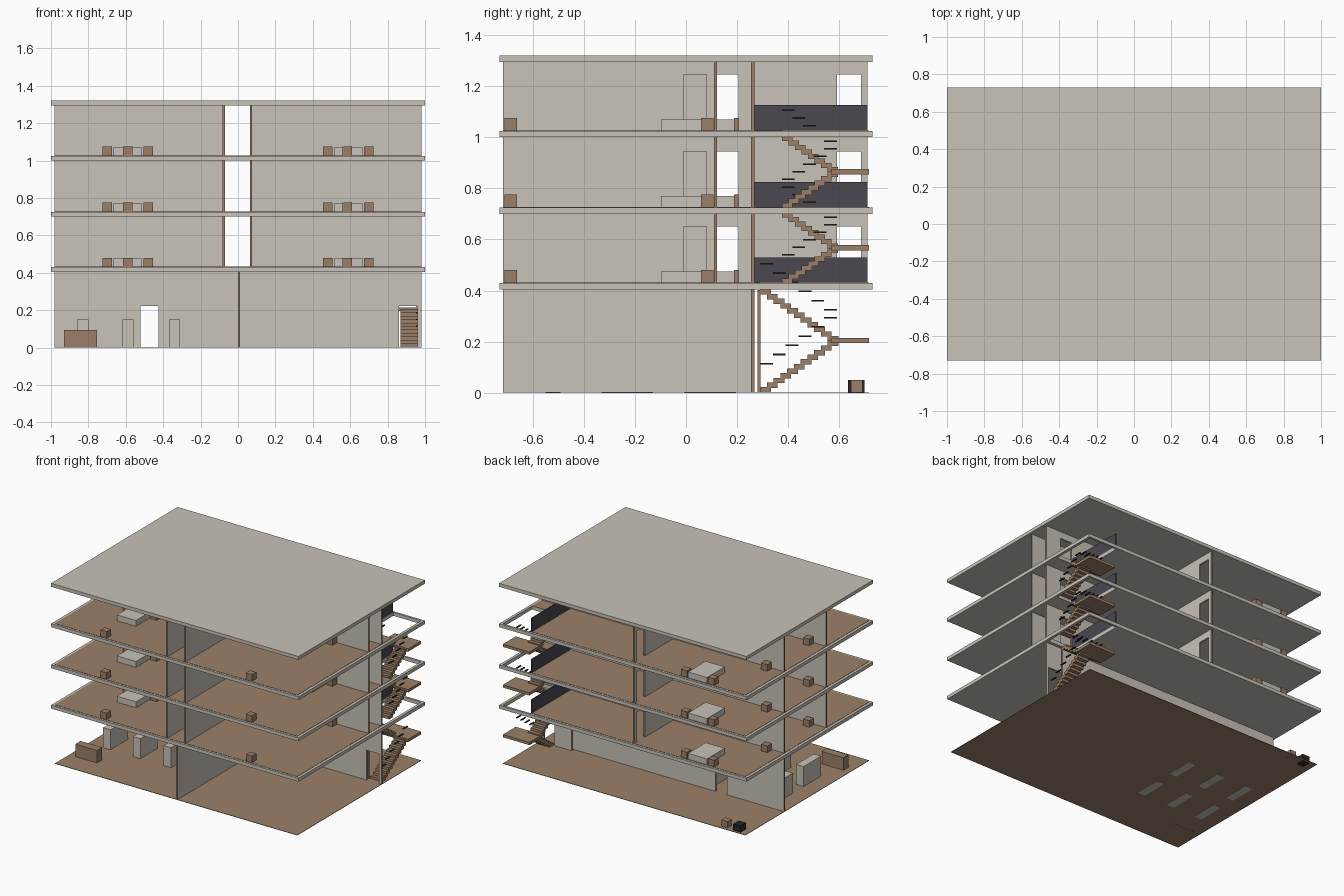
import bpy, bmesh

cube = bpy.data.objects.get("Cube")
if cube:
    bpy.data.objects.remove(cube, do_unlink=True)


def material(name, rgb):
    m = bpy.data.materials.new(name)
    m.use_nodes = True
    m.diffuse_color = (*rgb, 1)
    m.node_tree.nodes["Principled BSDF"].inputs["Base Color"].default_value = (*rgb, 1)
    return m


CREAM = material("cream_plaster", (0.58, 0.54, 0.48))
BROWN = material("brown_wood", (0.33, 0.215, 0.138))
SLATE = material("slate_panel", (0.069, 0.065, 0.08))
BLACK = material("black_metal", (0.02, 0.02, 0.022))


def boxes(name, spans, mats, end_axis=None):
    """One object from (x0, x1, y0, y1, z0, z1) boxes; faces along end_axis get the second material."""
    bm = bmesh.new()
    for x0, x1, y0, y1, z0, z1 in spans:
        made = bmesh.ops.create_cube(bm, size=1)["verts"]
        for v in made:
            v.co = ((x0 + x1) / 2 + v.co.x * (x1 - x0),
                    (y0 + y1) / 2 + v.co.y * (y1 - y0),
                    (z0 + z1) / 2 + v.co.z * (z1 - z0))
    bm.normal_update()
    if end_axis is not None:
        for f in bm.faces:
            f.material_index = int(abs(f.normal[end_axis]) > 0.5)
    mesh = bpy.data.meshes.new(name)
    bm.to_mesh(mesh)
    bm.free()
    for m in mats:
        mesh.materials.append(m)
    ob = bpy.data.objects.new(name, mesh)
    bpy.context.collection.objects.link(ob)
    return ob


T = 0.006        # half wall thickness
DOOR = 0.22      # door height


def wall(name, axis, at, a, b, z0, z1, doors=()):
    """Wall running along an axis (0 = x, 1 = y), with door gaps and brown ends."""
    def span(p, q, low, high):
        along, across = (p, q), (at - T, at + T)
        return (*along, *across, low, high) if axis == 0 else (*across, *along, low, high)
    parts, start = [], a
    for d0, d1 in doors:
        parts += [span(start, d0, z0, z1), span(d0, d1, z0 + DOOR, z1)]
        start = d1
    parts.append(span(start, b, z0, z1))
    boxes(name, parts, (CREAM, BROWN), axis)


X, Y = 0.98, 0.715          # floor half sizes
WELL = 0.755                # inner side of the stairwell
SLABS = [0.405, 0.70, 1.0]  # undersides
THICK = 0.025
ROOF = 1.295

# Ground floor and roof
boxes("ground_floor", [(-X, X, -Y, Y, 0.001, 0.004)], [BROWN])
boxes("roof_slab", [(-1, 1, -0.73, 0.73, ROOF, 1.32)], [CREAM])

# Intermediate slabs with an open stairwell
for i, z in enumerate(SLABS):
    well_y = 0.29 if i == 0 else 0.38
    top = z + THICK
    boxes(f"slab_{i + 1}", [
        (-1, WELL, -0.73, 0.73, z, top),
        (WELL, 1, -0.73, well_y, z, top),
        (X, 1, well_y, 0.73, z, top),
        (WELL, X, Y, 0.73, z, top)], [CREAM])
    boxes(f"floor_{i + 1}", [
        (-X, WELL, -Y, Y, top, top + 0.002),
        (WELL, X, -Y, well_y, top, top + 0.002)], [BROWN])

# Ground storey walls
wall("ground_cross_wall", 0, 0.261, -X, X, 0.002, SLABS[0],
     [(-0.52, -0.425), (0.86, 0.96)])
wall("ground_middle_wall", 1, 0.006, -Y, 0.255, 0.002, SLABS[0])
wall("stair_support_wall", 0, 0.286, 0.72, 0.86, 0.002, 0.402)

# Ground storey furniture
boxes("cabinets", [(x - 0.03, x + 0.03, y - 0.1, y + 0.1, 0, 0.15)
                   for x in (-0.83, -0.588, -0.34) for y in (-0.23, 0.095)], [CREAM])
boxes("reception_desk", [(-0.93, -0.755, -0.55, -0.49, 0, 0.095)], [BROWN])
boxes("back_brown_box", [(-0.82, -0.77, 0.645, 0.69, 0, 0.05)], [BROWN])
boxes("back_dark_box", [(-0.93, -0.87, 0.633, 0.698, 0, 0.05)], [BLACK])


def bedroom(name, x, head, stool_x, stool_y, z):
    """Bed with its head at y = head, two nightstands and a stool."""
    boxes(name + "_bed", [(x - 0.077, x + 0.077, head - 0.205, head, z, z + 0.045)], [CREAM])
    boxes(name + "_nightstands", [(x + s - 0.025, x + s + 0.025, head - 0.05, head, z, z + 0.05)
                                  for s in (-0.11, 0.11)], [BROWN])
    boxes(name + "_stool", [(stool_x - 0.025, stool_x + 0.025,
                             stool_y - 0.025, stool_y + 0.025, z, z + 0.05)], [BROWN])


# Upper storeys
for i, z in enumerate(SLABS):
    z0 = z + THICK
    z1 = (SLABS + [ROOF])[i + 1]
    n = f"storey_{i + 1}_"
    wall(n + "left_corridor_wall", 1, -0.076, -Y, 0.71, z0, z1,
         [(-0.36, -0.275), (0.12, 0.205), (0.59, 0.685)])
    wall(n + "right_corridor_wall", 1, 0.07, -Y, 0.115, z0, z1, [(-0.01, 0.08)])
    wall(n + "right_room_wall", 0, 0.115, 0.07, X, z0, z1)
    wall(n + "stair_hall_wall", 0, 0.261, 0.07, X, z0, z1, [(0.765, 0.86)])
    wall(n + "left_front_partition", 0, -0.225, -X, -0.076, z0, z1)
    wall(n + "left_back_partition", 0, 0.261, -X, -0.076, z0, z1)
    boxes(n + "stair_panel", [(WELL - 0.008, WELL, 0.267, 0.71, z0, z0 + 0.1)], [SLATE])
    bedroom(n + "right", 0.59, 0.108, 0.585, -0.685, z0)
    bedroom(n + "left_front", -0.59, -0.24, -0.59, -0.685, z0)
    bedroom(n + "left_middle", -0.59, 0.238, -0.86, -0.185, z0)
    bedroom(n + "left_back", -0.59, 0.71, -0.86, 0.3, z0)


def staircase(name, y0, z0, z1, count):
    """Two opposed flights joined by a landing, with short handrail bars."""
    mid = (z0 + z1) / 2
    y1, rise = 0.58, (mid - z0) / count
    run = (y1 - y0) / count
    steps = []
    for k in range(count):
        y = y0 + k * run
        up, down = z0 + (k + 1) * rise, z1 - k * rise
        steps.append((0.87, 0.96, y, y + run * 1.6, up - rise * 1.15, up))
        steps.append((0.765, 0.86, y, y + run * 1.6, down - rise * 1.15, down))
    boxes(name + "_steps", steps, [BROWN])
    boxes(name + "_landing", [(0.765, X, 0.567, Y, mid - 0.01, mid + 0.01)], [BROWN])
    rails = []
    bars = count // 2 + 1
    for k in range(bars):
        t = k / (bars - 1)
        y = y0 + 0.025 + t * (0.565 - y0 - 0.025)
        up = z0 + 0.11 + t * (mid - z0 - 0.02)
        down = z1 + 0.1 - t * (z1 - mid - 0.02)
        for x, z in ((0.957, up), (0.772, down)):
            rails.append((x - 0.005, x + 0.005, y - 0.025, y + 0.025, z - 0.003, z + 0.003))
    boxes(name + "_handrail", rails, [BLACK])


# Stairs between storeys
staircase("ground_stair", 0.29, 0.004, 0.405, 11)
staircase("first_stair", 0.375, 0.43, 0.705, 8)
staircase("second_stair", 0.375, 0.725, 1.005, 8)
